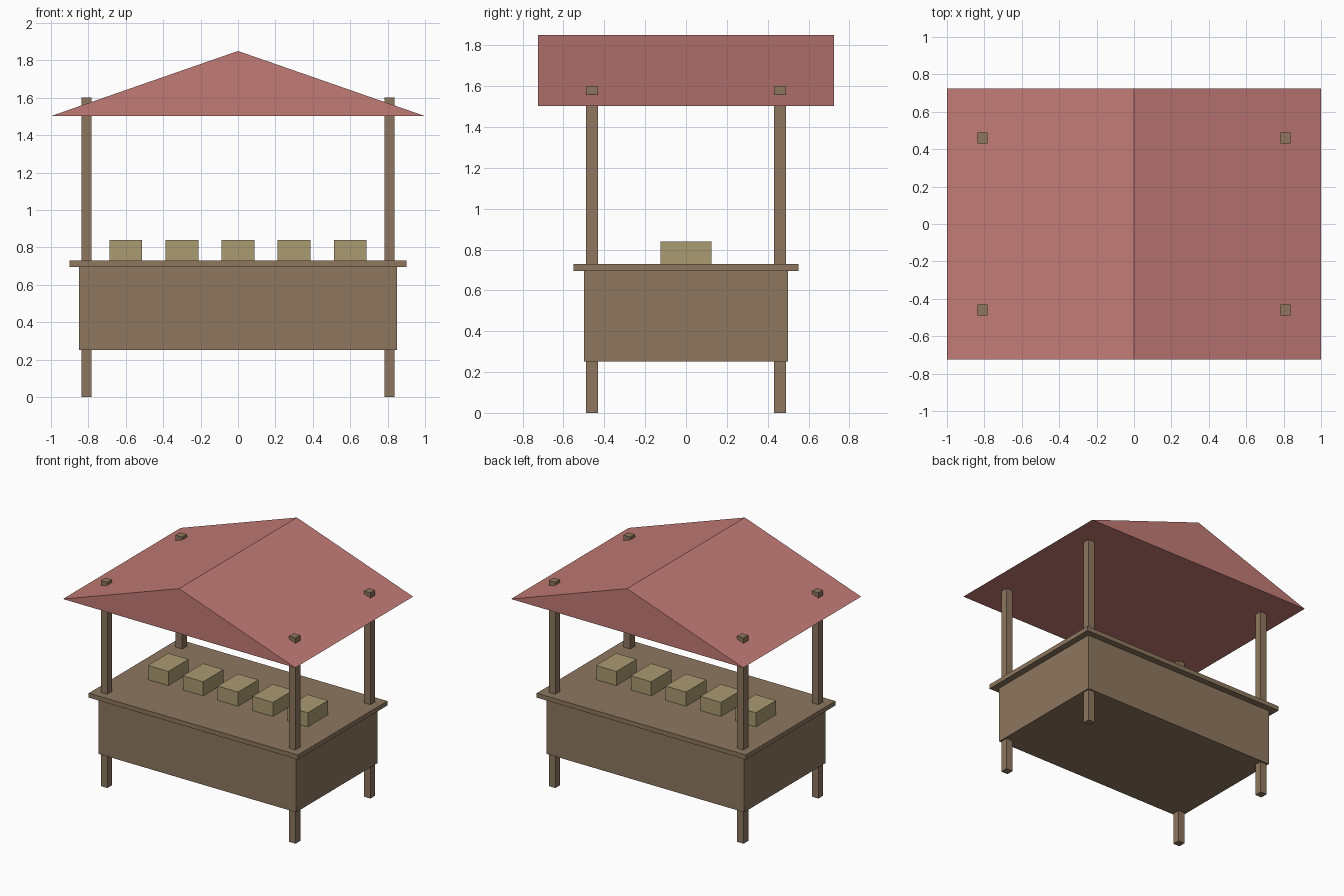
import bpy

if "Cube" in bpy.data.objects:
    bpy.data.objects.remove(bpy.data.objects["Cube"])


def material(name, color):
    m = bpy.data.materials.new(name)
    m.diffuse_color = (*color, 1.0)
    m.use_nodes = True
    m.node_tree.nodes["Principled BSDF"].inputs["Base Color"].default_value = m.diffuse_color
    return m


wood = material("brown wood", (0.27, 0.185, 0.117))
straw = material("straw yellow", (0.40, 0.325, 0.165))
red = material("faded red", (0.54, 0.198, 0.182))


def add_mesh(name, verts, faces, mat):
    mesh = bpy.data.meshes.new(name)
    mesh.from_pydata(verts, [], faces)
    mesh.materials.append(mat)
    obj = bpy.data.objects.new(name, mesh)
    bpy.context.collection.objects.link(obj)
    return obj


def prism(name, profile, y0, y1, mat):
    """Extrude an x-z profile (counter-clockwise seen from the front) along y."""
    n = len(profile)
    verts = [(x, y, z) for y in (y0, y1) for x, z in profile]
    faces = [tuple(range(n)), tuple(reversed(range(n, 2 * n)))]
    faces += [(i, i + n, (i + 1) % n + n, (i + 1) % n) for i in range(n)]
    return add_mesh(name, verts, faces, mat)


def box(name, cx, cy, wx, wy, z0, z1, mat):
    x0, x1 = cx - wx / 2, cx + wx / 2
    return prism(name, [(x0, z0), (x1, z0), (x1, z1), (x0, z1)],
                 cy - wy / 2, cy + wy / 2, mat)


# Stall body and overhanging counter top
box("stall_body", 0, 0, 1.70, 1.0, 0.252, 0.695, wood)
box("counter_top", 0, 0, 1.80, 1.10, 0.695, 0.73, wood)

# Corner posts, running from the ground through the roof
for side, sx in (("left", -1), ("right", 1)):
    for end, sy in (("front", -1), ("back", 1)):
        box(f"{end}_{side}_post", sx * 0.81, sy * 0.46, 0.056, 0.058, 0, 1.60, wood)

# Row of goods crates on the counter
for i in range(5):
    box(f"crate_{i + 1}", (i - 2) * 0.30, 0, 0.176, 0.25, 0.73, 0.84, straw)

# Gabled roof with a closed underside
prism("roof", [(-1, 1.502), (1, 1.502), (0, 1.85)], -0.724, 0.724, red)
